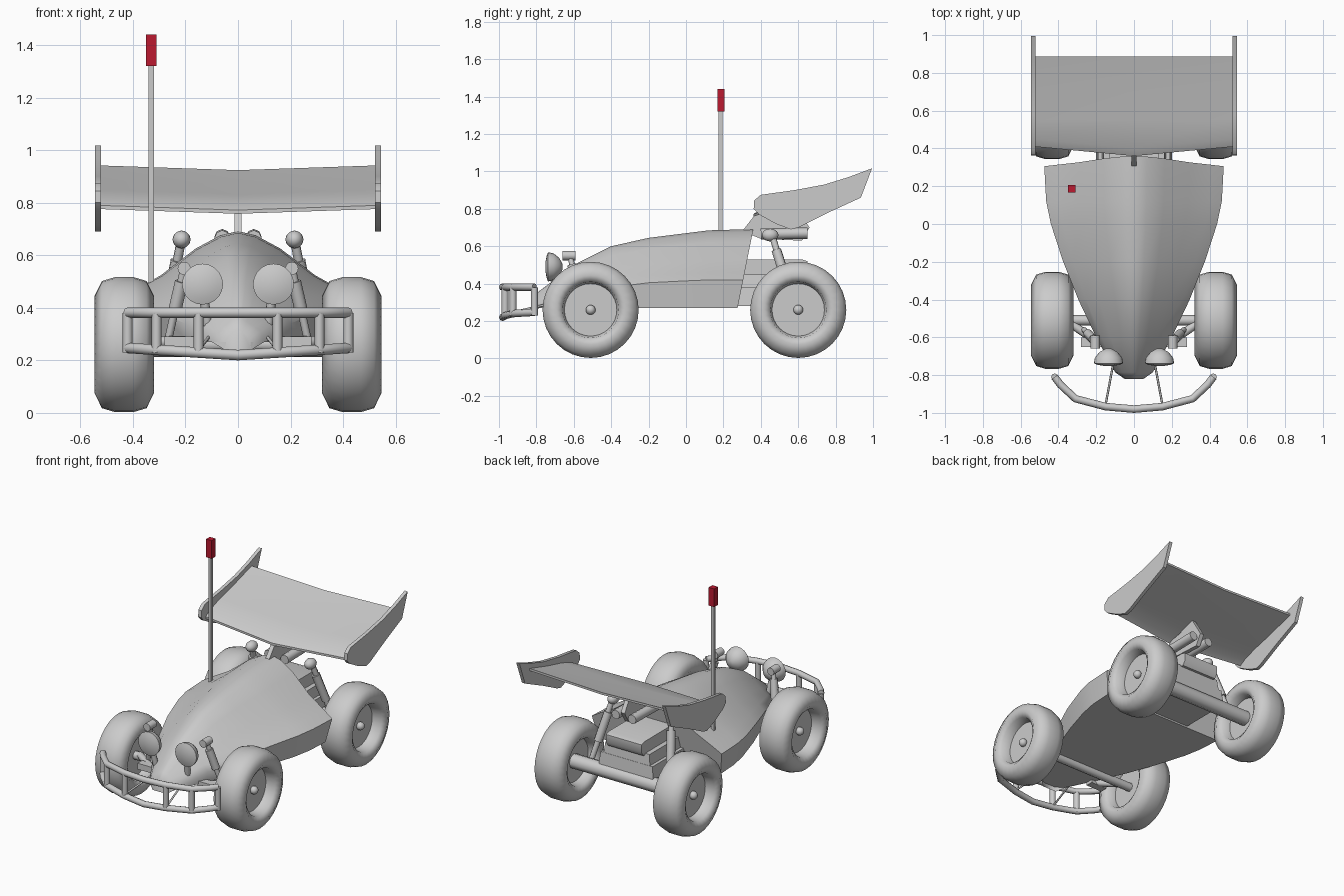
import bpy, bmesh, math
from mathutils import Vector

if "Cube" in bpy.data.objects:
    bpy.data.objects.remove(bpy.data.objects["Cube"])


def finish(name, bm, mirror=False, angle=40):
    bmesh.ops.recalc_face_normals(bm, faces=bm.faces)
    me = bpy.data.meshes.new(name)
    bm.to_mesh(me)
    bm.free()
    for p in me.polygons:
        p.use_smooth = True
    me.set_sharp_from_angle(angle=math.radians(angle))
    ob = bpy.data.objects.new(name, me)
    bpy.context.collection.objects.link(ob)
    if mirror:
        m = ob.modifiers.new("mirror", 'MIRROR')
        m.use_mirror_merge = False
    return ob


def loft(name, rings, mirror=False, angle=40):
    """Skin closed rings of equal length and cap both ends."""
    bm = bmesh.new()
    vr = [[bm.verts.new(p) for p in r] for r in rings]
    n = len(vr[0])
    for a, b in zip(vr, vr[1:]):
        for i in range(n):
            bm.faces.new((a[i], a[(i + 1) % n], b[(i + 1) % n], b[i]))
    bm.faces.new(vr[0])
    bm.faces.new(vr[-1])
    return finish(name, bm, mirror, angle)


def lathe(name, profile, centre, axis='x', seg=32, mirror=True, angle=40):
    """Revolve (along, radius) points about an axis through centre."""
    c = Vector(centre)
    rings = []
    for a, r in profile:
        ring = []
        for i in range(seg):
            t = 2 * math.pi * i / seg
            u, w = r * math.cos(t), r * math.sin(t)
            ring.append(c + (Vector((a, u, w)) if axis == 'x' else Vector((u, a, w))))
        rings.append(ring)
    return loft(name, rings, mirror, angle)


def plate(name, pts, x0, x1, mirror=False):
    """Extrude a (y, z) outline between two x positions."""
    return loft(name, [[(x, y, z) for y, z in pts] for x in (x0, x1)], mirror)


def box(name, lo, hi, taper=1.0, mirror=False):
    cx, cy = (lo[0] + hi[0]) / 2, (lo[1] + hi[1]) / 2
    rings = []
    for z, k in ((lo[2], 1), (hi[2], taper)):
        hx, hy = (hi[0] - lo[0]) / 2 * k, (hi[1] - lo[1]) / 2 * k
        rings.append([(cx + a * hx, cy + b * hy, z)
                      for a, b in ((-1, -1), (1, -1), (1, 1), (-1, 1))])
    return loft(name, rings, mirror)


def tubes(name, paths, r, both=True):
    """Round bars along point paths, repeated on the other side."""
    cu = bpy.data.curves.new(name, 'CURVE')
    cu.dimensions = '3D'
    cu.bevel_depth = r
    cu.bevel_resolution = 2
    cu.use_fill_caps = True
    for path in paths:
        for s in ((1, -1) if both else (1,)):
            sp = cu.splines.new('POLY')
            sp.points.add(len(path) - 1)
            for p, q in zip(sp.points, path):
                p.co = (s * q[0], q[1], q[2], 1)
    ob = bpy.data.objects.new(name, cu)
    bpy.context.collection.objects.link(ob)


def ball(name, centre, r, scale=(1, 1, 1), mirror=True):
    bm = bmesh.new()
    bmesh.ops.create_uvsphere(bm, u_segments=16, v_segments=10, radius=r)
    bmesh.ops.scale(bm, vec=scale, verts=bm.verts)
    bmesh.ops.translate(bm, vec=centre, verts=bm.verts)
    finish(name, bm, mirror)


# Wheels: rounded tyre with a recessed disc and a hub
TYRE = [(-.04, .14), (-.09, .15), (-.113, .185), (-.085, .242), (-.035, .257),
        (.035, .257), (.085, .242), (.113, .185), (.09, .15), (.03, .14)]
for end, y in (("front", -.51), ("rear", .60)):
    lathe(end + "_wheel", TYRE, (.433, y, .26), angle=70)
    ball(end + "_hub", (.475, y, .26), .026)

# Body shell: y of crown, half width, crown z, shoulder z, floor z
SECTIONS = [(-.82, .05, .315, .29, .27), (-.785, .10, .36, .32, .27), (-.60, .20, .50, .39, .27),
            (-.40, .295, .60, .43, .27), (-.20, .375, .645, .455, .27), (0, .44, .67, .465, .27),
            (.12, .465, .685, .47, .27), (.36, .475, .692, .47, .27)]
rings = []
for i, (y, w, zt, zs, zb) in enumerate(SECTIONS):
    h = zt - zs
    half = [(.14 * w, zt - .07 * h), (.34 * w, zt - .30 * h), (.62 * w, zs + .24 * h),
            (.86 * w, zs - .01), (w, zs - .05), (.94 * w, zb)]
    pts = [(0, zt)] + half + [(-x, z) for x, z in reversed(half)]
    # the rear edge leans forward towards the floor
    lean = .20 if i == len(SECTIONS) - 1 else 0
    rings.append([(x, y - lean * (zt - z), z) for x, z in pts])
loft("body_shell", rings, angle=40)

# Front bumper: two bent rails joined by posts
TOP = [(.42, -.81), (.39, -.85), (.31, -.925), (.15, -.967), (0, -.98)]


def rail(z_end, z_mid):
    right = [(x, y, z_mid + (z_end - z_mid) * x / .42) for x, y in TOP]
    return right + [(-x, y, z) for x, y, z in reversed(right[:-1])]


tubes("bumper_rails", [rail(.382, .382), rail(.247, .22)], .02, both=False)
tubes("bumper_posts", [[(x, y, .23), (x, y, .38)] for x, y in (TOP[0], TOP[2], TOP[3])], .019)
tubes("bumper_braces", [[(.15, -.955, .24), (.11, -.74, .29)]], .006)

# Headlights: half domes on short stalks
lathe("headlight", [(-.014, .02), (-.008, .055), (0, .078), (.03, .072), (.06, .048), (.078, .015)],
      (.135, -.738, .49), axis='y', seg=20)
tubes("headlight_stalk", [[(.13, -.71, .44), (.115, -.69, .33)]], .018)

# Front suspension
tubes("front_shock_rod", [[(.205, -.62, .55), (.265, -.56, .28)]], .015)
tubes("front_shock_body", [[(.215, -.61, .50), (.245, -.58, .37)]], .025)
lathe("front_shock_top", [(-.035, .025), (.035, .025)], (.205, -.625, .55), axis='y', seg=12)
box("front_arm_block", (.16, -.65, .25), (.28, -.60, .29), mirror=True)
tubes("front_arms", [[(.20, -.62, .27), (.36, -.51, .27)]], .022)
tubes("front_axle", [[(-.40, -.51, .26), (.40, -.51, .26)]], .028, both=False)

# Rear axle and suspension
tubes("rear_axle", [[(-.40, .61, .26), (.40, .61, .26)]], .048, both=False)
tubes("rear_shock_rod", [[(.215, .46, .66), (.29, .575, .28)]], .018)
tubes("rear_shock_body", [[(.23, .483, .58), (.265, .54, .40)]], .027)
ball("rear_shock_top", (.215, .45, .66), .034, (1, 1.3, 1))

# Engine between the rear wheels
box("engine_base", (-.20, .25, .28), (.20, .63, .38), .95)
box("engine_core", (-.17, .27, .37), (.17, .62, .45), .95)
plate("engine_head", [(.25, .45), (.63, .44), (.65, .47), (.65, .52), (.62, .53), (.25, .53)], -.13, .13)
tubes("exhaust", [[(.06, .40, .665), (.06, .65, .67)]], .03)

# Wing mount
plate("wing_mount", [(.30, .68), (.37, .77), (.45, .785), (.58, .83), (.66, .70), (.62, .63), (.40, .64)],
      -.014, .014)

# Wing blade: a thin curved profile with a shallow V across the car
BLADE = [(.41, .79), (.45, .815), (.55, .85), (.70, .887), (.888, .942)]
outline = BLADE + [(y, z - .014) for y, z in reversed(BLADE)]
loft("wing_blade", [[(x, y - (.05 if x == 0 and y < .5 else 0), z - (.018 if x == 0 else 0))
                     for y, z in outline] for x in (-.53, 0, .53)])

# Wing end plates
plate("wing_end_plate", [(.362, .80), (.365, .845), (.40, .875), (.58, .90), (.74, .93), (.87, .97),
                         (.995, 1.017), (.935, .86), (.75, .775), (.60, .70), (.56, .69), (.48, .72),
                         (.39, .77)], .522, .545, mirror=True)

# Aerial with a red tip
box("aerial_rod", (-.34, .175, .45), (-.32, .195, 1.33))
tip = box("aerial_tip", (-.35, .168, 1.32), (-.31, .206, 1.44))
red = bpy.data.materials.new("red")
red.diffuse_color = (.5, .01, .03, 1)
red.use_nodes = True
red.node_tree.nodes["Principled BSDF"].inputs["Base Color"].default_value = red.diffuse_color
tip.data.materials.append(red)
